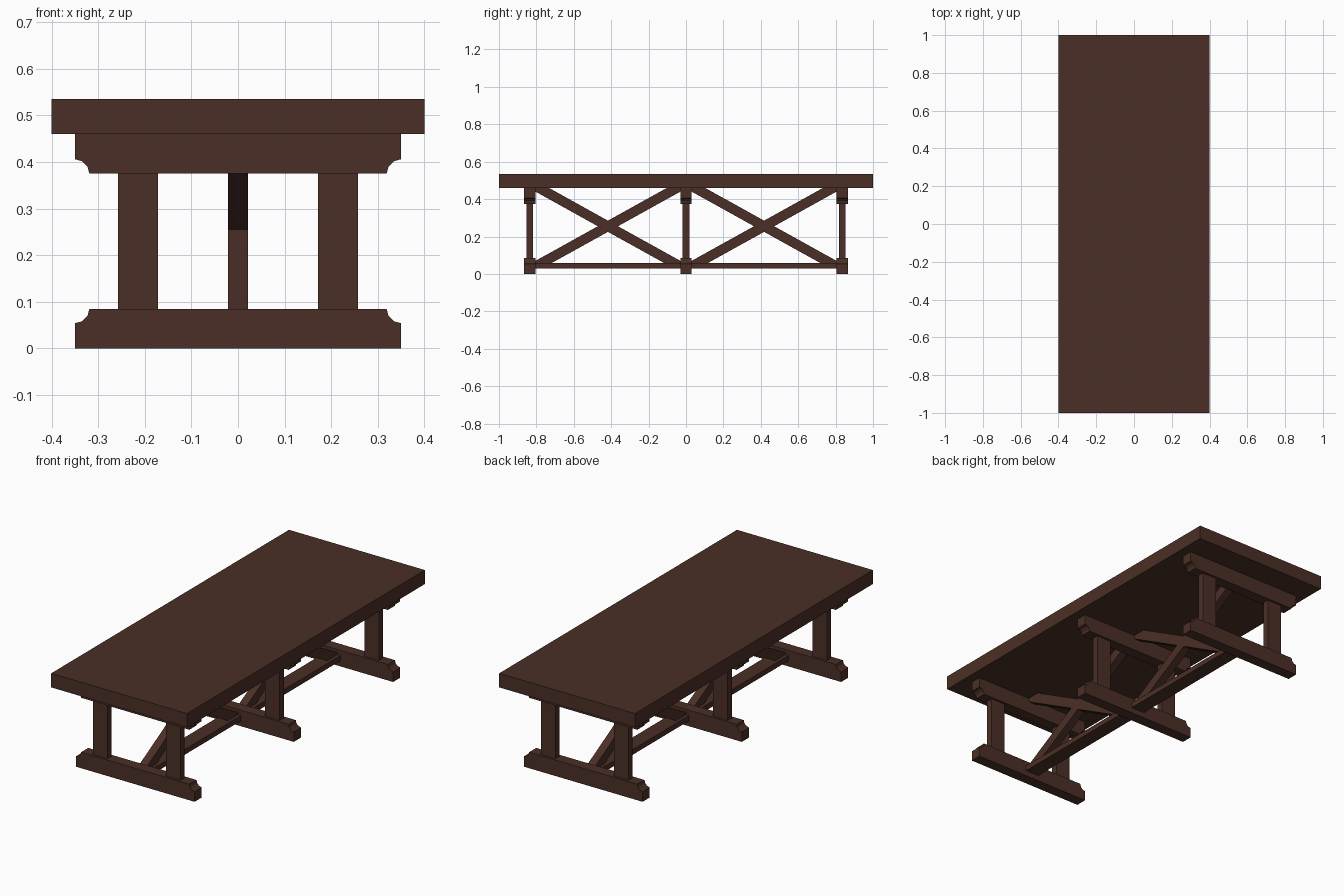
import bpy, bmesh, math

if "Cube" in bpy.data.objects:
    bpy.data.objects.remove(bpy.data.objects["Cube"])

wood = bpy.data.materials.new("dark brown wood")
wood.diffuse_color = (0.070, 0.028, 0.019, 1.0)
wood.use_nodes = True
wood.node_tree.nodes["Principled BSDF"].inputs["Base Color"].default_value = wood.diffuse_color


def extrude(name, profile, direction, to_xyz):
    """Solid from a 2D profile swept along a direction vector."""
    bm = bmesh.new()
    face = bm.faces.new([bm.verts.new(to_xyz(a, b)) for a, b in profile])
    res = bmesh.ops.extrude_face_region(bm, geom=[face])
    moved = [v for v in res["geom"] if isinstance(v, bmesh.types.BMVert)]
    bmesh.ops.translate(bm, vec=direction, verts=moved)
    bmesh.ops.recalc_face_normals(bm, faces=bm.faces)
    mesh = bpy.data.meshes.new(name)
    bm.to_mesh(mesh)
    bm.free()
    mesh.materials.append(wood)
    obj = bpy.data.objects.new(name, mesh)
    bpy.context.collection.objects.link(obj)
    return obj


def box(name, x0, x1, y0, y1, z0, z1):
    rect = [(x0, z0), (x1, z0), (x1, z1), (x0, z1)]
    return extrude(name, rect, (0, y1 - y0, 0), lambda a, b: (a, y0, b))


# Beam outline with coved corners on one long edge
W, H, R = 0.35, 0.085, 0.031
cove = [(W - R * math.sin(t), H - R * math.cos(t))
        for t in (math.radians(30 * i) for i in range(4))]
beam = [(-W, 0), (W, 0)] + cove + [(-x, z) for x, z in reversed(cove)]

# Tabletop
box("tabletop", -0.4, 0.4, -1, 1, 0.46, 0.535)

# Three trestles: foot, top rail and two posts
for tag, y in (("front", -0.835), ("middle", 0.0), ("back", 0.835)):
    extrude(tag + "_foot", beam, (0, 0.06, 0), lambda a, b: (a, y - 0.03, b))
    extrude(tag + "_top_rail", beam, (0, 0.06, 0), lambda a, b: (a, y - 0.03, 0.46 - b))
    for side, s in (("left", -1), ("right", 1)):
        x = s * 0.215
        box(f"{tag}_{side}_post", x - 0.043, x + 0.043, y - 0.018, y + 0.018, 0.085, 0.375)

# Long floor stretcher
box("stretcher", -0.04, 0.04, -0.82, 0.82, 0.03, 0.058)

# Crossed braces in each bay, cut level at top and bottom
SLOPE, MID_Z, HALF = 0.555, 0.255, 0.054
z0, z1 = 0.05, 0.46
for tag, yc in (("front", -0.4175), ("back", 0.4175)):
    for kind, s in (("rising", 1), ("falling", -1)):
        y0 = yc + s * (z0 - MID_Z) / SLOPE
        y1 = yc + s * (z1 - MID_Z) / SLOPE
        outline = [(y0 - HALF, z0), (y0 + HALF, z0), (y1 + HALF, z1), (y1 - HALF, z1)]
        extrude(f"{tag}_{kind}_brace", outline, (0.044, 0, 0), lambda a, b: (-0.022, a, b))
